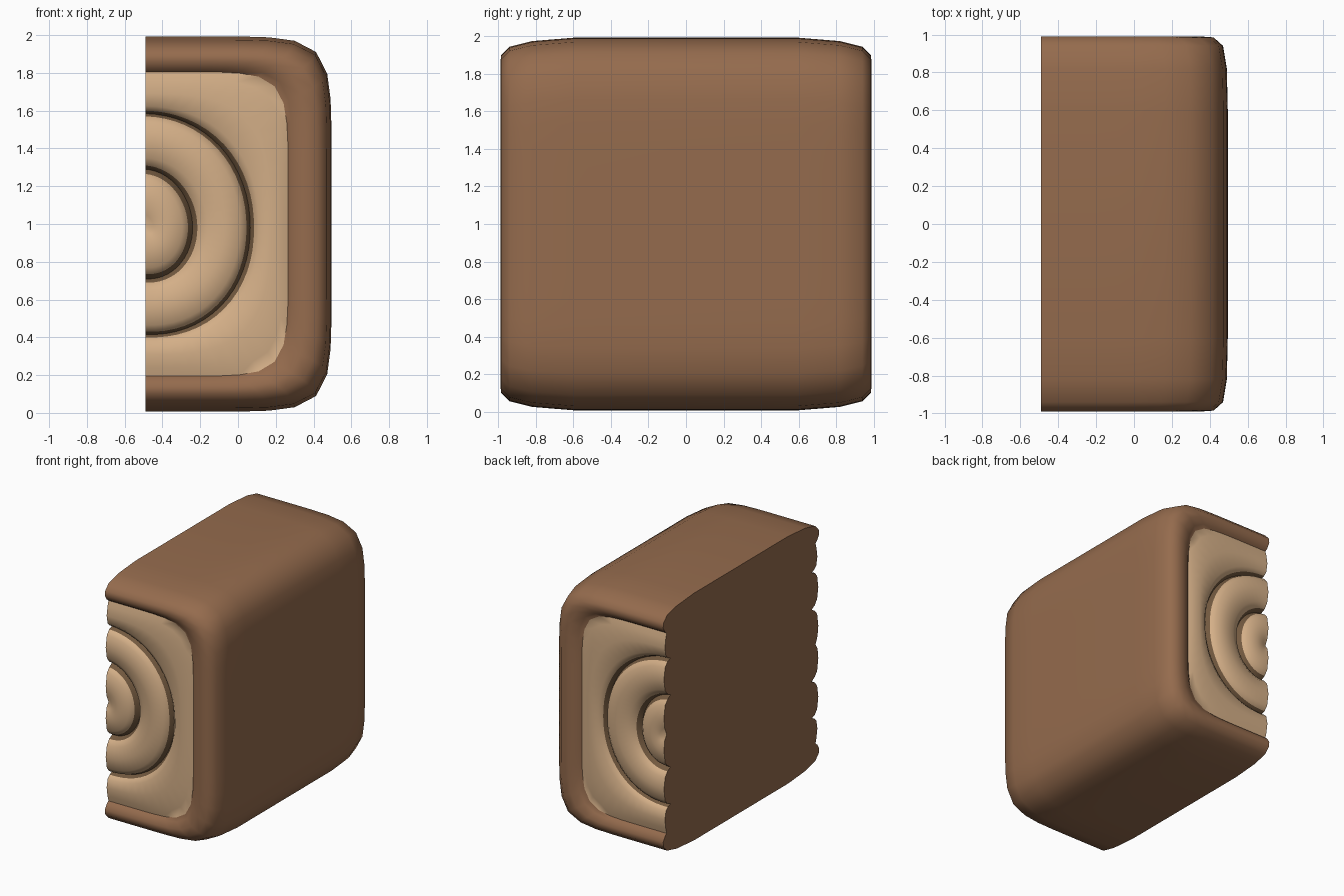
import bpy, bmesh, math

if "Cube" in bpy.data.objects:
    bpy.data.objects.remove(bpy.data.objects["Cube"])

def material(name, rgb):
    m = bpy.data.materials.new(name)
    m.diffuse_color = (*rgb, 1)
    m.use_nodes = True
    m.node_tree.nodes["Principled BSDF"].inputs["Base Color"].default_value = m.diffuse_color
    return m

BARK, WOOD, GROOVE = 0, 1, 2
mats = [material("bark brown", (0.30, 0.148, 0.075)),
        material("pale wood", (0.66, 0.43, 0.245)),
        material("dark groove", (0.17, 0.10, 0.05))]

X0, ZC, N = -0.49, 1.0, 32

# Half loops from the outside in: x reach, z reach, squareness, |y|, colour of band leading to it
loops = [
    (0.985, 0.993, 8.0, 0.60, BARK),
    (0.980, 0.975, 8.0, 0.82, BARK),
    (0.960, 0.945, 8.0, 0.94, BARK),
    (0.910, 0.900, 8.0, 0.985, BARK),
    (0.840, 0.860, 8.0, 0.99, BARK),
    (0.775, 0.820, 8.0, 0.965, BARK),
    (0.755, 0.805, 7.0, 0.945, BARK),
    (0.725, 0.760, 6.0, 0.957, WOOD),     # outer wood band
    (0.660, 0.690, 3.2, 0.968, WOOD),
    (0.600, 0.625, 2.3, 0.955, WOOD),
    (0.575, 0.600, 2.15, 0.930, WOOD),
    (0.555, 0.585, 2.1, 0.895, GROOVE),   # outer groove
    (0.535, 0.570, 2.1, 0.935, GROOVE),
    (0.500, 0.535, 2.1, 0.965, WOOD),     # middle ring
    (0.420, 0.440, 2.0, 0.980, WOOD),
    (0.330, 0.350, 2.0, 0.965, WOOD),
    (0.275, 0.310, 2.0, 0.935, WOOD),
    (0.250, 0.290, 2.0, 0.895, GROOVE),   # inner groove
    (0.225, 0.265, 2.0, 0.935, GROOVE),
    (0.195, 0.230, 2.0, 0.965, WOOD),     # heart
    (0.110, 0.130, 2.0, 0.980, WOOD),
    (0.045, 0.050, 2.0, 0.970, WOOD),
]

bm = bmesh.new()

def half_loop(a, b, n, y, side):
    verts = []
    for i in range(N + 1):
        t = math.pi * (i / N - 0.5)
        c, s = abs(math.cos(t)), math.sin(t)
        r = (c ** n + abs(s) ** n) ** (-1 / n)
        # rings sag slightly toward the lower right
        sag = 0.02 * c if n < 2.5 else 0
        x = X0 if i in (0, N) else X0 + a * r * c
        verts.append(bm.verts.new((x, side * y, ZC + b * r * s - sag)))
    return verts

def face(verts, mat):
    bm.faces.new(verts).material_index = mat

def bridge(p, q, mat):
    for i in range(N):
        face((p[i], p[i + 1], q[i + 1], q[i]), mat)

# Both carved ends
ends = {}
for side in (-1, 1):
    rows = [half_loop(*l[:4], side) for l in loops]
    for k in range(1, len(rows)):
        bridge(rows[k - 1], rows[k], loops[k][4])
    hub = bm.verts.new((X0, side * 0.945, ZC - 0.01))
    for i in range(N):
        face((rows[-1][i], rows[-1][i + 1], hub), WOOD)
    ends[side] = (rows, hub)

(front, hub_f), (back, hub_b) = ends[-1], ends[1]
# Bark sides
bridge(front[0], back[0], BARK)
# Flat sawn side, as strips joining front and back profiles
for e in (0, N):
    f = [r[e] for r in front] + [hub_f]
    b = [r[e] for r in back] + [hub_b]
    for k in range(len(f) - 1):
        face((f[k], f[k + 1], b[k + 1], b[k]), BARK)

bmesh.ops.recalc_face_normals(bm, faces=bm.faces)
me = bpy.data.meshes.new("half_log_block")
bm.to_mesh(me)
bm.free()
for m in mats:
    me.materials.append(m)
ob = bpy.data.objects.new("half_log_block", me)
bpy.context.collection.objects.link(ob)
bpy.context.view_layer.objects.active = ob
ob.select_set(True)
bpy.ops.object.shade_smooth_by_angle(angle=math.radians(50))
